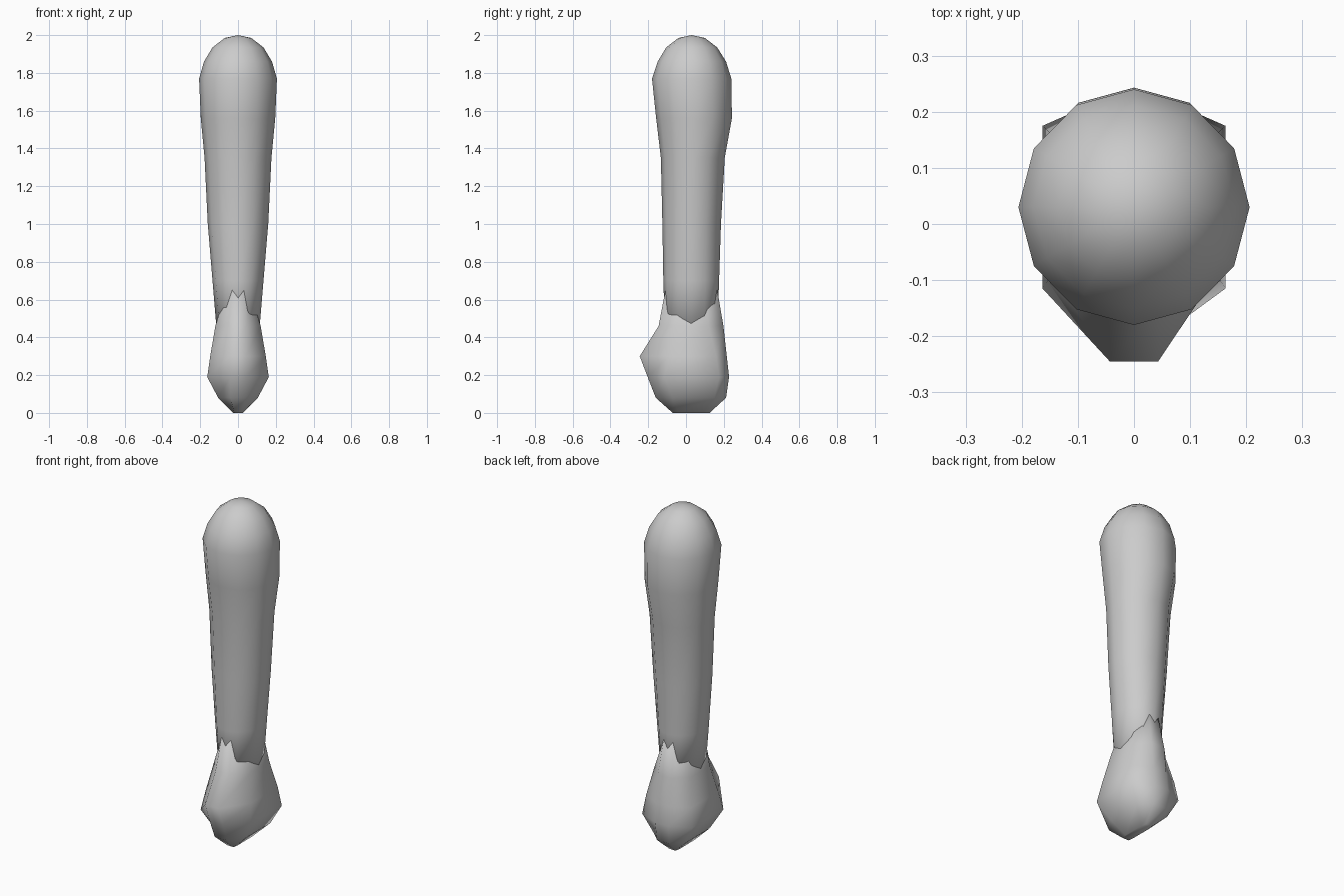
import bpy, bmesh, math

if "Cube" in bpy.data.objects:
    bpy.data.objects.remove(bpy.data.objects["Cube"], do_unlink=True)

grey = bpy.data.materials.new("plain grey")
grey.use_nodes = True
colour = (0.6, 0.6, 0.6, 1)
grey.diffuse_color = colour
grey.node_tree.nodes["Principled BSDF"].inputs["Base Color"].default_value = colour


def loft(name, rings, tip=None):
    """Skin a stack of equal rings, ending in a point or a flat cap."""
    bm = bmesh.new()
    loops = [[bm.verts.new(p) for p in ring] for ring in rings]
    count = len(loops[0])
    for low, high in zip(loops, loops[1:]):
        for i in range(count):
            j = (i + 1) % count
            bm.faces.new((low[i], low[j], high[j], high[i]))
    bm.faces.new(loops[0][::-1])
    if tip:
        point = bm.verts.new(tip)
        for i in range(count):
            bm.faces.new((loops[-1][i], loops[-1][(i + 1) % count], point))
    else:
        bm.faces.new(loops[-1])
    bmesh.ops.recalc_face_normals(bm, faces=bm.faces)
    mesh = bpy.data.meshes.new(name)
    bm.to_mesh(mesh)
    bm.free()
    mesh.materials.append(grey)
    mesh.shade_smooth()
    obj = bpy.data.objects.new(name, mesh)
    bpy.context.collection.objects.link(obj)
    return obj


def oval(z, half_width, front, back, sides=12):
    mid, depth = (front + back) / 2, (back - front) / 2
    angles = [math.tau * i / sides for i in range(sides)]
    return [(half_width * math.cos(a), mid + depth * math.sin(a), z) for a in angles]


def hand_ring(z, side_x, side_front, side_back, tip_x, front, back):
    right = [(tip_x, front, z), (side_x, side_front, z),
             (side_x, side_back, z), (tip_x, back, z)]
    return right + [(-x, y, h) for x, y, h in reversed(right)]


# Arm: height, half width, front and back
arm_profile = [
    (0.40, 0.11, -0.11, 0.165), (0.70, 0.135, -0.12, 0.175),
    (1.00, 0.16, -0.125, 0.185), (1.35, 0.177, -0.133, 0.205),
    (1.56, 0.197, -0.158, 0.243), (1.77, 0.206, -0.18, 0.24),
    (1.86, 0.18, -0.15, 0.212), (1.935, 0.135, -0.105, 0.165),
    (1.985, 0.07, -0.04, 0.1),
]
loft("arm", [oval(*p) for p in arm_profile], tip=(0, 0.03, 2))

# Closed hand: height, side x, side front, side back, tip x, front, back
hand_profile = [
    (0.00, 0.025, -0.04, 0.09, 0.02, -0.07, 0.125),
    (0.08, 0.105, -0.07, 0.15, 0.04, -0.16, 0.212),
    (0.19, 0.163, -0.115, 0.175, 0.043, -0.203, 0.228),
    (0.30, 0.147, -0.09, 0.16, 0.043, -0.245, 0.216),
    (0.46, 0.12, -0.05, 0.12, 0.045, -0.145, 0.198),
    (0.66, 0.06, -0.03, 0.1, 0.03, -0.107, 0.164),
]
loft("hand", [hand_ring(*p) for p in hand_profile])
